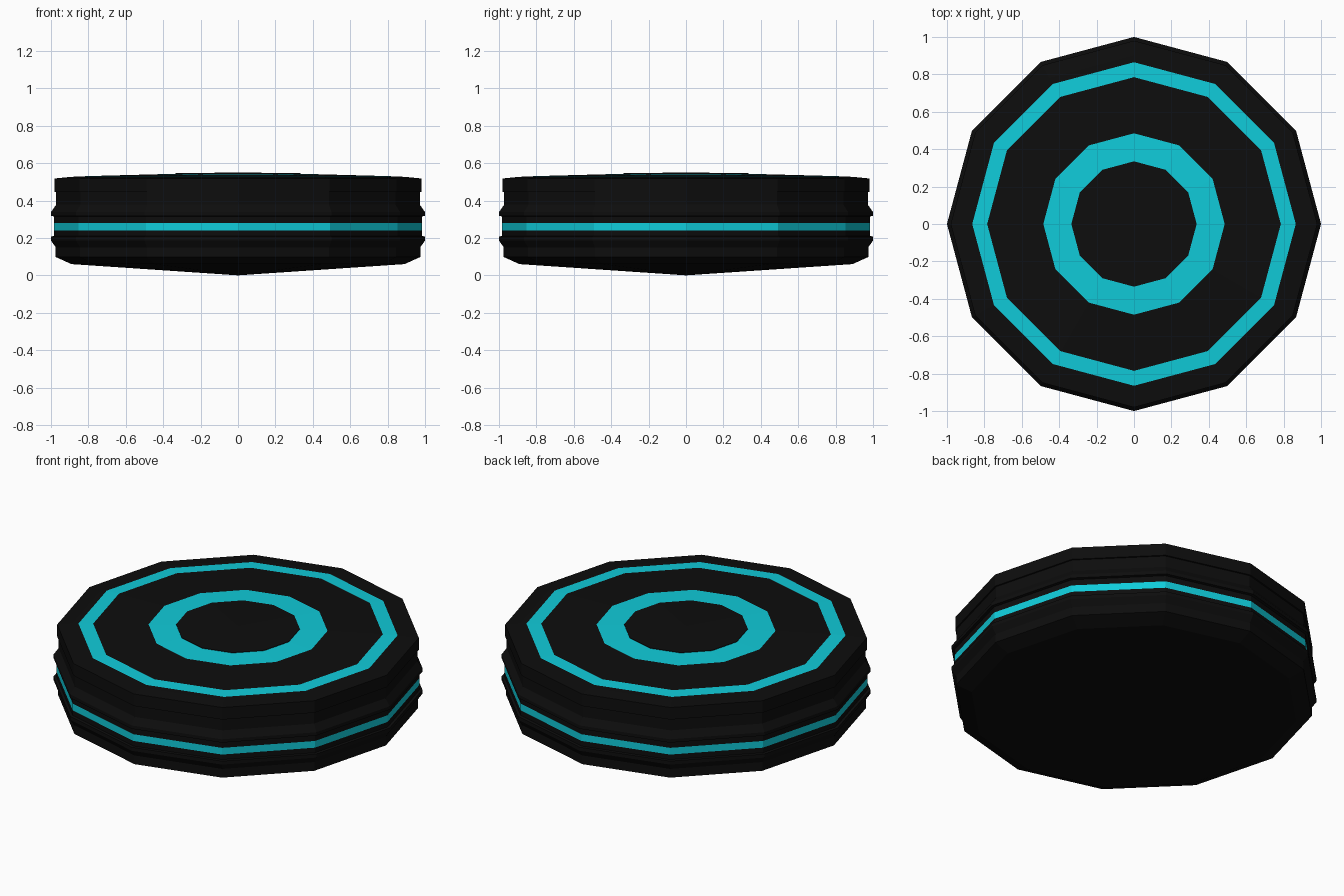
import bpy
import bmesh
from math import cos, sin, pi

if "Cube" in bpy.data.objects:
    bpy.data.objects.remove(bpy.data.objects["Cube"])

SIDES = 12


def material(name, rgb):
    m = bpy.data.materials.new(name)
    m.diffuse_color = (*rgb, 1)
    m.use_nodes = True
    m.node_tree.nodes["Principled BSDF"].inputs["Base Color"].default_value = m.diffuse_color
    return m


black = material("black_rubber", (0.004, 0.004, 0.004))
cyan = material("cyan_glow", (0.005, 0.60, 0.70))


def lathe(name, profile, mat):
    """Revolve (radius, z) points, listed bottom to top, into a flat-faced 12-sided shell."""
    bm = bmesh.new()
    rings = []
    for r, z in profile:
        if r == 0:
            rings.append([bm.verts.new((0, 0, z))] * SIDES)
        else:
            rings.append([bm.verts.new((r * cos(2 * pi * i / SIDES),
                                        r * sin(2 * pi * i / SIDES), z))
                          for i in range(SIDES)])
    for a, b in zip(rings, rings[1:]):
        for i in range(SIDES):
            j = (i + 1) % SIDES
            bm.faces.new(dict.fromkeys((a[i], a[j], b[j], b[i])))
    mesh = bpy.data.meshes.new(name)
    bm.to_mesh(mesh)
    bm.free()
    mesh.materials.append(mat)
    obj = bpy.data.objects.new(name, mesh)
    bpy.context.collection.objects.link(obj)
    return obj


# Lower shell: shallow cone underside, chamfer and lower rib
lathe("lower_shell", [(0, 0), (0.89, 0.06), (0.975, 0.098), (0.975, 0.15),
                      (1.0, 0.187), (1.0, 0.208), (0.985, 0.21), (0.985, 0.24)], black)

# Bright band around the waist
lathe("side_band", [(0.985, 0.24), (0.985, 0.28)], cyan)

# Upper shell: upper rib, rim and outer lip of the top
lathe("upper_shell", [(0.985, 0.28), (0.985, 0.315), (1.0, 0.318), (1.0, 0.338),
                      (0.972, 0.378), (0.972, 0.445), (0.98, 0.446), (0.98, 0.518),
                      (0.90, 0.526), (0.865, 0.528)], black)

# Top face: concentric rings and centre cap
lathe("outer_top_ring", [(0.865, 0.528), (0.785, 0.531)], cyan)
lathe("middle_top_ring", [(0.785, 0.531), (0.485, 0.539)], black)
lathe("inner_top_ring", [(0.485, 0.539), (0.335, 0.543)], cyan)
lathe("centre_cap", [(0.335, 0.543), (0.335, 0.546), (0, 0.55)], black)
